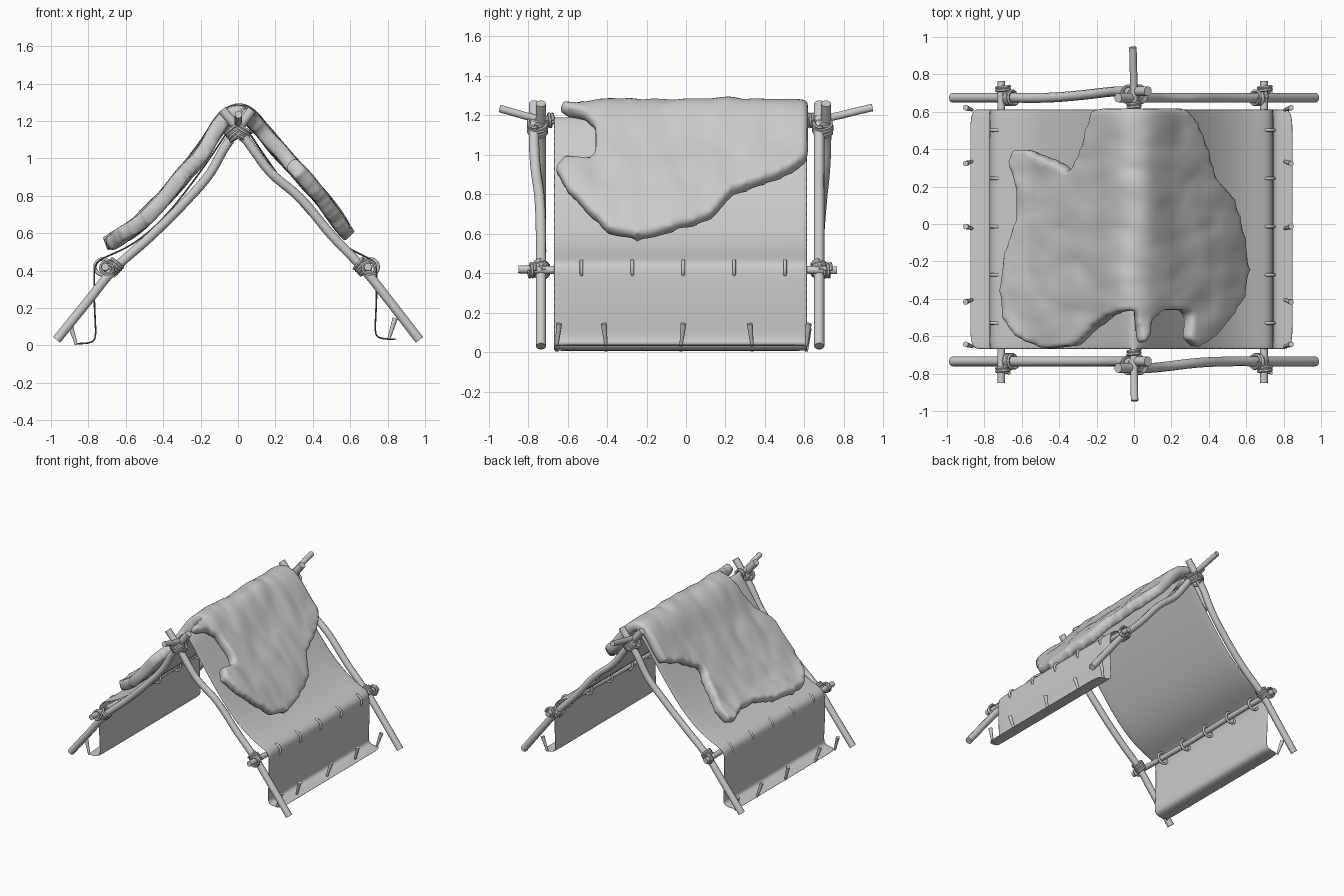
import bpy, bmesh, math
from mathutils import Vector, noise
from mathutils.geometry import intersect_point_line

default_cube = bpy.data.objects.get("Cube")
if default_cube:
    bpy.data.objects.remove(default_cube, do_unlink=True)

grey = bpy.data.materials.new("plain_grey")
grey.use_nodes = True
grey.diffuse_color = (0.6, 0.6, 0.6, 1)
grey.node_tree.nodes["Principled BSDF"].inputs["Base Color"].default_value = (0.6, 0.6, 0.6, 1)


def finish(obj, angle=50):
    """Apply the material and smooth shading."""
    obj.data.materials.clear()
    obj.data.materials.append(grey)
    bpy.ops.object.select_all(action='DESELECT')
    obj.select_set(True)
    bpy.context.view_layer.objects.active = obj
    bpy.ops.object.shade_smooth_by_angle(angle=math.radians(angle))
    return obj


def rod(name, points, radius, kind='BEZIER', sides=3, detail=5):
    """Sweep a round section along a path and turn it into a mesh."""
    curve = bpy.data.curves.new(name, 'CURVE')
    curve.dimensions = '3D'
    curve.bevel_depth = radius
    curve.bevel_resolution = sides
    curve.resolution_u = detail
    curve.use_fill_caps = True
    spline = curve.splines.new(kind)
    if kind == 'BEZIER':
        spline.bezier_points.add(len(points) - 1)
        for knot, p in zip(spline.bezier_points, points):
            knot.co = p
            knot.handle_left_type = knot.handle_right_type = 'AUTO'
    else:
        spline.points.add(len(points) - 1)
        for knot, p in zip(spline.points, points):
            knot.co = (*p, 1)
    obj = bpy.data.objects.new(name, curve)
    bpy.context.collection.objects.link(obj)
    bpy.ops.object.select_all(action='DESELECT')
    obj.select_set(True)
    bpy.context.view_layer.objects.active = obj
    bpy.ops.object.convert(target='MESH')
    return finish(bpy.context.active_object)


def lashing(name, centre, axis, radius=0.036, turns=4, pitch=0.016):
    """Wind a cord around an axis."""
    turn = Vector((0, 0, 1)).rotation_difference(Vector(axis))
    steps = turns * 14
    path = []
    for i in range(steps + 1):
        a = i / 14 * math.tau
        local = Vector((radius * math.cos(a), radius * math.sin(a), (i / steps - 0.5) * turns * pitch))
        path.append(Vector(centre) + turn @ local)
    rod(name, path, 0.009, 'POLY', 1)


def mesh_object(name, bm):
    mesh = bpy.data.meshes.new(name)
    bm.to_mesh(mesh)
    bm.free()
    obj = bpy.data.objects.new(name, mesh)
    bpy.context.collection.objects.link(obj)
    return obj


def interpolate(table, x):
    for (xa, za), (xb, zb) in zip(table, table[1:]):
        if x <= xb:
            return za + (zb - za) * (x - xa) / (xb - xa)
    return table[-1][1]


# Crossed end poles: the pole that laps over leans outward near its top
left_pole = [(.97, .03), (.8, .25), (.68, .4), (.5, .59), (.33, .79), (.17, .93), (.08, 1.05), (0, 1.16), (-.085, 1.26)]
right_pole = [(.97, .03), (.8, .24), (.67, .4), (.47, .58), (.27, .78), (.15, .92), (.07, 1.06), (0, 1.16), (-.075, 1.26)]
for end, y0, out in (("front", -.735, -1), ("back", .675, 1)):
    for side, sx, profile in (("left", 1, left_pole), ("right", -1, right_pole)):
        lapped = sx * out < 0
        path = [(sx * x, y0 + (out * .035 * min(1, max(0, (.4 - x) / .3)) if lapped else 0), z) for x, z in profile]
        rod(f"{end}_{side}_pole", path, .026)
        # Cord binding each pole to its side rail
        lashing(f"{end}_{side}_rail_cord", (sx * .665, y0, .42), (-sx * .7, 0, .7), .037)
        lashing(f"{end}_{side}_rail_knot", (sx * .7, y0 + out * .045, .415), (0, 1, 0), .034, 2)
        # Cord binding the crossing at the ridge
        lashing(f"{end}_{side}_ridge_cord", (sx * .015, y0 + out * .018, 1.14), (sx * .6, 0, .8), .046)
    lashing(f"{end}_ridge_knot", (0, y0 - out * .045, 1.175), (0, 1, 0), .032, 2)

# Ridge pole and side rails
rod("ridge_pole", [(.003, -.945, 1.235), (0, -.73, 1.18), (0, -.4, 1.165), (0, .4, 1.165), (0, .67, 1.18), (-.006, .945, 1.24)], .02)
rail_x = {1: .695, -1: -.71}
for side, sx in (("left", 1), ("right", -1)):
    x = rail_x[sx]
    rod(f"{side}_rail", [(x, -.85, .42), (x, -.3, .41), (x, .3, .42), (x, .765, .415)], .021)

# Cloth cover: one profile drawn over the ridge, rails and outward hems
half = [(.04, 1.17), (.13, 1.03), (.25, .86), (.4, .67), (.55, .54), (.66, .485), (.71, .462), (.738, .435), (.742, .37), (.74, .2), (.73, .07), (.745, .043), (.785, .034), (.85, .034)]
right_half = [(-x - .028 * min(1, max(0, (x - .5) / .24)), z - .026 * max(0, 1 - z / .4)) for x, z in half]
profile = right_half[::-1] + [(0, 1.195)] + half
bm = bmesh.new()
rows = [[bm.verts.new((x, -.675 + 1.295 * j / 8, z)) for x, z in profile] for j in range(9)]
for a, b in zip(rows, rows[1:]):
    for i in range(len(profile) - 1):
        bm.faces.new((a[i], a[i + 1], b[i + 1], b[i]))
cover = mesh_object("cloth_cover", bm)
solid = cover.modifiers.new("thickness", 'SOLIDIFY')
solid.thickness = .009
solid.offset = 0
soft = cover.modifiers.new("soft", 'SUBSURF')
soft.levels = soft.render_levels = 2
finish(cover, 60)

# Lacing rings and hem stakes
for side, sx in (("left", 1), ("right", -1)):
    for i in range(5):
        bpy.ops.mesh.primitive_torus_add(location=(rail_x[sx] + sx * .012, -.53 + i * .258, .42), rotation=(math.pi / 2, 0, 0),
                                         major_segments=20, minor_segments=8, major_radius=.043, minor_radius=.009)
        ring = bpy.context.active_object
        ring.name = f"{side}_lacing_{i + 1}"
        finish(ring)
    for i, y in enumerate((-.655, -.405, -.025, .335, .61)):
        foot = Vector((.805, y, .03) if sx > 0 else (-.865, y, .005))
        lean = Vector((sx * .035, .012 * (-1) ** i, .115))
        bpy.ops.mesh.primitive_cone_add(vertices=10, radius1=.008, radius2=.015, depth=lean.length, location=foot + lean / 2)
        stake = bpy.context.active_object
        stake.name = f"{side}_stake_{i + 1}"
        stake.rotation_euler = lean.to_track_quat('Z', 'Y').to_euler()
        finish(stake)

# Thick hide thrown over the ridge, cut to a ragged outline
outline = [(-.2, .62), (-.24, .5), (-.28, .36), (-.33, .27), (-.38, .32), (-.48, .36), (-.56, .4), (-.64, .39),
           (-.66, .32), (-.62, .18), (-.62, .02), (-.68, -.15), (-.71, -.35), (-.7, -.5), (-.62, -.61), (-.45, -.67),
           (-.3, -.65), (-.2, -.55), (-.1, -.48), (0, -.46), (.025, -.63), (.06, -.66), (.08, -.52), (.14, -.46),
           (.25, -.46), (.29, -.5), (.27, -.61), (.33, -.66), (.42, -.6), (.5, -.5), (.57, -.4), (.6, -.25),
           (.57, -.05), (.52, .13), (.42, .25), (.38, .4), (.32, .55), (.27, .62)]
crest = [(-.72, .535), (-.6, .6), (-.52, .655), (-.4, .785), (-.2, 1.02), (-.1, 1.18), (-.05, 1.23), (0, 1.25),
         (.05, 1.235), (.1, 1.185), (.2, 1.065), (.45, .785), (.61, .56)]
corners = [Vector((x, y, 0)) for x, y in outline]
edges = list(zip(corners, corners[1:] + corners[:1]))


def inside(p):
    hits = [a for a, b in edges if (a.y > p.y) != (b.y > p.y) and p.x < a.x + (p.y - a.y) * (b.x - a.x) / (b.y - a.y)]
    return len(hits) % 2 == 1


def nearest_on_outline(p):
    spots = []
    for a, b in edges:
        _, t = intersect_point_line(p, a, b)
        spots.append(a.lerp(b, min(1, max(0, t))))
    return min(spots, key=lambda s: (s - p).length)


bm = bmesh.new()
bmesh.ops.create_grid(bm, x_segments=54, y_segments=52, size=.75)
outer = [f for f in bm.faces if not inside(f.calc_center_median())]
bmesh.ops.delete(bm, geom=outer, context='FACES')
for v in bm.verts:
    if v.is_boundary:
        v.co = nearest_on_outline(v.co)
for v in bm.verts:
    v.co.z = interpolate(crest, v.co.x) + .022 * noise.noise(v.co * 7) + .01 * noise.noise(v.co * 16)
bmesh.ops.smooth_vert(bm, verts=[v for v in bm.verts if not v.is_boundary], factor=.5, use_axis_z=True)
hide = mesh_object("hide_blanket", bm)
solid = hide.modifiers.new("thickness", 'SOLIDIFY')
solid.thickness = .08
solid.offset = 0
soft = hide.modifiers.new("soft", 'SUBSURF')
soft.levels = soft.render_levels = 1
finish(hide, 80)
